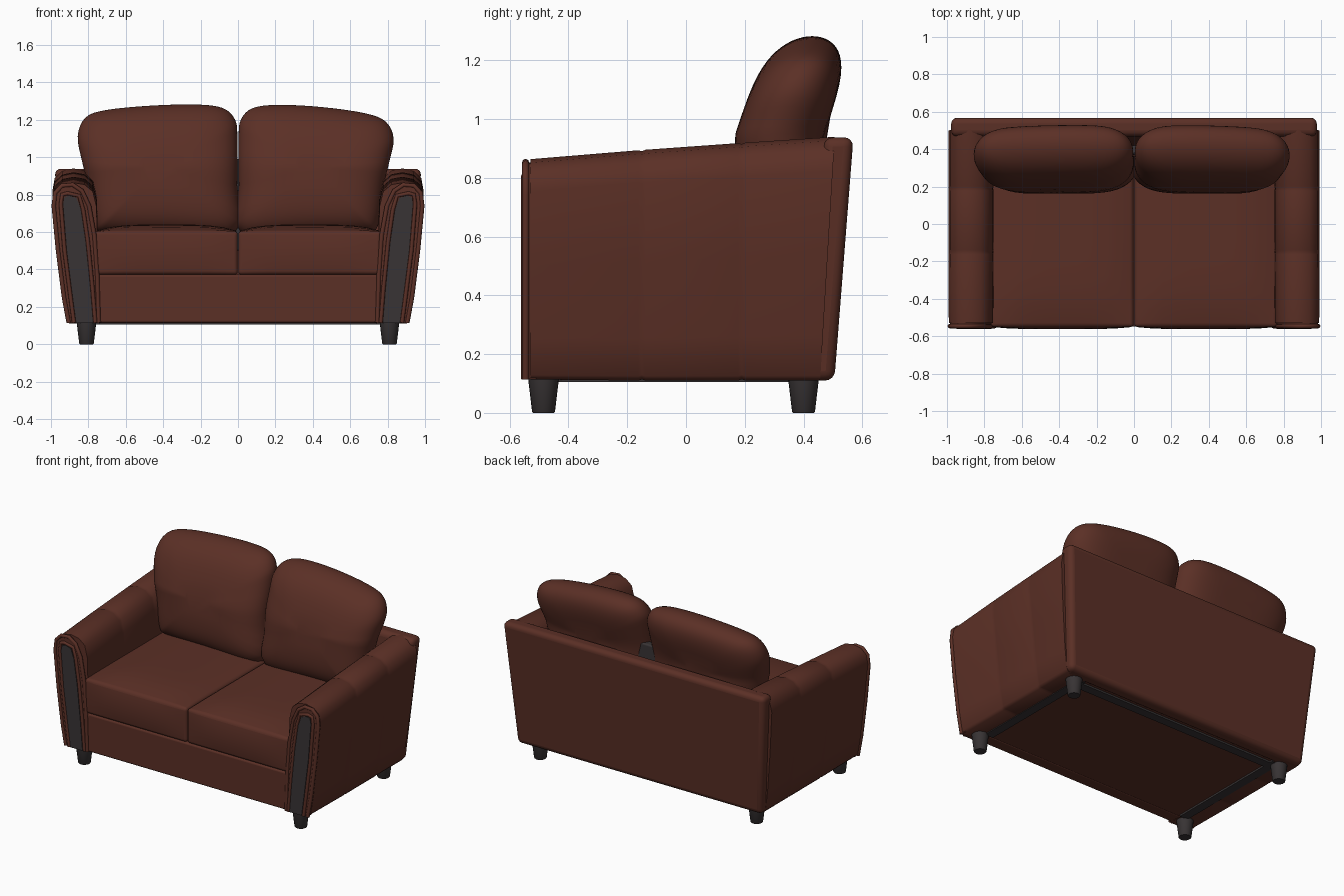
import bpy, bmesh, math
from mathutils import Vector

if "Cube" in bpy.data.objects:
    bpy.data.objects.remove(bpy.data.objects["Cube"])


def material(name, rgb):
    m = bpy.data.materials.new(name)
    m.use_nodes = True
    m.diffuse_color = (*rgb, 1)
    m.node_tree.nodes["Principled BSDF"].inputs["Base Color"].default_value = (*rgb, 1)
    return m


LEATHER = material("brown leather", (0.105, 0.029, 0.019))
DARK = material("charcoal wood", (0.040, 0.034, 0.035))


def finish(name, bm, mat, bevel=0, angle=40):
    bmesh.ops.recalc_face_normals(bm, faces=bm.faces)
    me = bpy.data.meshes.new(name)
    bm.to_mesh(me)
    bm.free()
    ob = bpy.data.objects.new(name, me)
    bpy.context.collection.objects.link(ob)
    me.materials.append(mat)
    if bevel:
        mod = ob.modifiers.new("soft edges", "BEVEL")
        mod.width, mod.segments, mod.limit_method = bevel, 4, "ANGLE"
    bpy.ops.object.select_all(action="DESELECT")
    ob.select_set(True)
    bpy.context.view_layer.objects.active = ob
    bpy.ops.object.shade_smooth_by_angle(angle=math.radians(angle))
    return ob


def box(name, lo, hi, mat, bevel=0, cuts=0, shape=None):
    """Box between two corners, optionally subdivided and reshaped."""
    bm = bmesh.new()
    bmesh.ops.create_cube(bm, size=2)
    if cuts:
        bmesh.ops.subdivide_edges(bm, edges=bm.edges, cuts=cuts, use_grid_fill=True)
    lo, hi = Vector(lo), Vector(hi)
    for v in bm.verts:
        unit = v.co.copy()
        v.co = Vector((l + (h - l) * (u + 1) / 2 for l, h, u in zip(lo, hi, unit)))
        if shape:
            shape(v.co, unit)
    return finish(name, bm, mat, bevel)


def loft(name, rings, mat, angle=40):
    """Skin a list of equal-length closed rings and cap the ends."""
    bm = bmesh.new()
    vs = [[bm.verts.new(p) for p in r] for r in rings]
    n = len(vs[0])
    for a, b in zip(vs, vs[1:]):
        for i in range(n):
            j = (i + 1) % n
            bm.faces.new((a[i], a[j], b[j], b[i]))
    bm.faces.new(vs[0])
    bm.faces.new(vs[-1])
    return finish(name, bm, mat, angle=angle)


def rounded(pts, steps=4):
    """Smooth closed outline through a few points."""
    out, n = [], len(pts)
    for i in range(n):
        p, q, r, s = (Vector(pts[(i + k) % n]) for k in (-1, 0, 1, 2))
        for k in range(steps):
            t = k / steps
            out.append(0.5 * (2 * q + (r - p) * t + (2 * p - 5 * q + 4 * r - s) * t * t
                              + (3 * q - p - 3 * r + s) * t ** 3))
    return out


def piping(name, pts, y, radius):
    cu = bpy.data.curves.new(name, "CURVE")
    cu.dimensions, cu.bevel_depth, cu.bevel_resolution = "3D", radius, 2
    sp = cu.splines.new("POLY")
    sp.points.add(len(pts) - 1)
    for p, (x, z) in zip(sp.points, pts):
        p.co = (x, y, z, 1)
    ob = bpy.data.objects.new(name, cu)
    bpy.context.collection.objects.link(ob)
    cu.materials.append(LEATHER)


# Arm section, front trim and dark inlay outlines (x, z)
ARM = [(.75, .11), (.75, .6), (.755, .74), (.775, .82), (.82, .857), (.88, .867), (.94, .855),
       (.98, .82), (.992, .76), (.967, .5), (.937, .25), (.915, .125), (.9, .11)]
TRIM = [(.745, .115), (.753, .37), (.768, .58), (.797, .74), (.835, .82), (.885, .853),
        (.94, .848), (.977, .81), (.985, .74), (.962, .5), (.93, .25), (.905, .115)]
INLAY = [(.775, .115), (.79, .3), (.815, .55), (.84, .72), (.862, .782), (.9, .795), (.928, .788),
         (.935, .75), (.915, .5), (.883, .25), (.865, .115)]
MID = Vector((.87, .5))


def arm_ring(side, y, inset):
    ring = []
    for p in ARM:
        p = Vector(p)
        p -= (p - MID).normalized() * inset
        z = .11 + (p.y - .11) * (1 + .1 * (y + .54) / 1.06)
        ring.append((side * p.x, y + (.06 * (z - .5) if y > .4 else 0), z))
    return ring


for side, label in ((1, "left"), (-1, "right")):
    flip = lambda pts: [(side * x, z) for x, z in pts]

    # Upholstered arm with two sewn seams
    stations = [(-.53, .004)]
    for seam in (-.15, .19):
        stations += [(seam - .012, 0), (seam, .004), (seam + .012, 0)]
    stations.append((.48, 0))
    loft(label + "_arm", [arm_ring(side, y, d) for y, d in stations], LEATHER, 60)

    # Arm front: padded trim, inlay and piping
    loft(label + "_arm_trim", [[(x, y, z) for x, z in flip(TRIM)] for y in (-.55, -.51)], LEATHER)
    loft(label + "_arm_inlay", [[(x, y, z) for x, z in flip(INLAY)] for y in (-.556, -.549)], DARK)
    piping(label + "_outer_piping", flip(TRIM), -.546, .012)
    edge = [(x + (.012 if x > .85 + (z - .5) * .08 else -.012), z + (.012 if z > .78 else 0))
            for x, z in INLAY]
    piping(label + "_inner_piping", flip(edge), -.55, .011)

    # Tapered round legs
    for y, end in ((-.485, "front"), (.40, "back")):
        rings = [[(side * .81 + r * math.cos(a * math.tau / 20),
                   y + r * math.sin(a * math.tau / 20), z) for a in range(20)]
                 for r, z in ((.036, 0), (.039, .004), (.054, .13))]
        loft(label + "_" + end + "_leg", rings, DARK)

    # Seat cushion, gently crowned on top and in front
    def crown(co, u):
        if u.z > 0:
            co.z += .035 * u.z * (1 - u.x ** 4) * (1 - max(-u.y, 0) ** 4)
        if u.y < 0:
            co.y -= .012 * (1 - u.x ** 4) * (1 - u.z ** 2)

    xs = sorted((side * .002, side * .765))
    box(label + "_seat_cushion", (xs[0], -.55, .372), (xs[1], .36, .605), LEATHER, .018, 9, crown)

    # Plump back cushion leaning backwards
    BACK = [(.015, .60), (.004, .85), (.003, 1.1), (.015, 1.2), (.08, 1.263), (.22, 1.28),
            (.45, 1.268), (.68, 1.235), (.79, 1.19), (.832, 1.1), (.81, .98), (.78, .85),
            (.75, .64), (.68, .60), (.4, .59)]
    outline = rounded(BACK)
    centre = Vector((.41, .94))
    rings = []
    for k in range(-14, 15):
        t = k / 14 * math.pi / 2 * .97
        s = math.sqrt(math.cos(t))
        ring = []
        for p in outline:
            x, z = centre + (p - centre) * s
            if side < 0:
                z += .025 * (x / .8) ** 2 * min(max((z - 1) / .2, 0), 1)
                x *= 1.03
            lean = .33 * max(z - .95, 0) + .05 * min(z - .95, 0)
            ring.append((side * x, .32 + lean + .152 * math.sin(t), z))
        rings.append(ring)
    loft(label + "_back_cushion", rings, LEATHER, 70)

    # Dark webbing strip under each side
    xs = sorted((side * .74, side * .80))
    box(label + "_under_strip", (xs[0], -.45, .106), (xs[1], .42, .125), DARK)


# Back panel, wider and further back at the top
def flare(co, u):
    t = (u.z + 1) / 2
    co.x *= .915 + .065 * t
    co.y += .065 * t


box("back_panel", (-1, .405, .11), (1, .505, .938), LEATHER, .032, 0, flare)

# Front rail, base and underside
box("front_rail", (-.76, -.548, .115), (.76, -.46, .372), LEATHER, .012)
box("base", (-.76, -.5, .118), (.76, .42, .38), LEATHER)
box("rear_under_strip", (-.76, .34, .106), (.76, .40, .125), DARK)

# Dark support between the back panel and the cushions
box("back_support", (-.35, .37, .5), (.35, .42, .99), DARK, .01)
